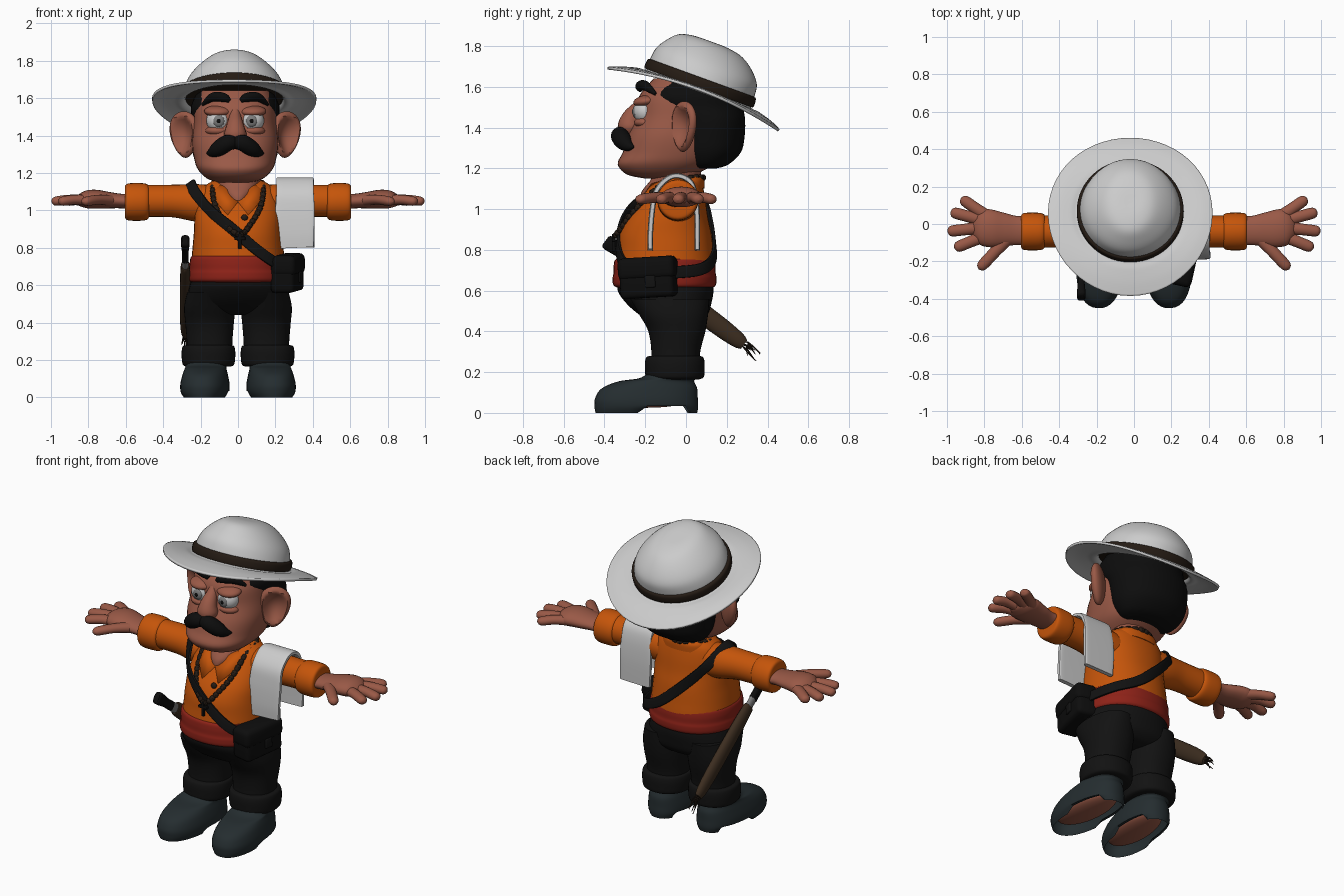
import bpy, bmesh, math, random
from mathutils import Vector, Matrix

if "Cube" in bpy.data.objects:
    bpy.data.objects.remove(bpy.data.objects["Cube"])

random.seed(4)
HX = -0.015  # the head sits slightly off centre


def mat(name, *rgb):
    m = bpy.data.materials.new(name)
    m.diffuse_color = (*rgb, 1)
    m.use_nodes = True
    m.node_tree.nodes["Principled BSDF"].inputs["Base Color"].default_value = m.diffuse_color
    return m


SKIN = mat("skin", .32, .1, .062)
ORANGE = mat("orange_cloth", .56, .09, .003)
RED = mat("red_cloth", .27, .016, .009)
BLACK = mat("black", .004, .004, .004)
CLOTH = mat("black_cloth", .006, .006, .006)
BOOT = mat("boot_leather", .018, .026, .029)
BROWN = mat("brown_leather", .045, .026, .014)
DARK = mat("dark_brown", .018, .011, .007)
STEEL = mat("steel", .2, .2, .2)


def build(name, verts, faces, m=None, xf=None, solid=0):
    me = bpy.data.meshes.new(name)
    me.from_pydata([tuple(v) for v in verts], [], faces)
    if xf:
        me.transform(xf)
    bm = bmesh.new()
    bm.from_mesh(me)
    bmesh.ops.recalc_face_normals(bm, faces=bm.faces)
    bm.to_mesh(me)
    bm.free()
    if m:
        me.materials.append(m)
    o = bpy.data.objects.new(name, me)
    bpy.context.collection.objects.link(o)
    if solid:
        o.modifiers.new("thickness", 'SOLIDIFY').thickness = solid
    return o


def twin(o, cx=0):
    """Mirrored copy for the other side of the body."""
    c = o.copy()
    c.data = o.data.copy()
    c.name = o.name.replace("left", "right")
    c.data.transform(Matrix.Translation((2 * cx, 0, 0)) @ Matrix.Scale(-1, 4, (1, 0, 0)))
    c.data.flip_normals()
    bpy.context.collection.objects.link(c)


def smooth(pts, n=6, closed=False):
    """Catmull-Rom resampling of tuples of any length."""
    P, k, out = [Vector(p) for p in pts], len(pts), []
    at = (lambda i: P[i % k]) if closed else (lambda i: P[max(0, min(k - 1, i))])
    for i in range(k if closed else k - 1):
        a, b, c, d = at(i - 1), at(i), at(i + 1), at(i + 2)
        for j in range(n):
            t = j / n
            out.append((b * 2 + (c - a) * t + (a * 2 - b * 5 + c * 4 - d) * t * t
                        + (b * 3 - a - c * 3 + d) * t ** 3) * .5)
    return out if closed else out + [P[-1]]


def ellipse(sides, p):
    f = lambda v: math.copysign(abs(v) ** (2 / p), v)
    return [(f(math.cos(2 * math.pi * i / sides)), f(math.sin(2 * math.pi * i / sides)))
            for i in range(sides)]


def skin_rings(rings, s, closed=False, bottom=True):
    k = len(rings)
    faces = [(r * s + i, r * s + (i + 1) % s, (r + 1) % k * s + (i + 1) % s, (r + 1) % k * s + i)
             for r in range(k if closed else k - 1) for i in range(s)]
    if not closed:
        faces.append(tuple(range((k - 1) * s, k * s)))
        if bottom:
            faces.append(tuple(range(s)))
    return [v for r in rings for v in r], faces


def loft(name, rows, m=None, x=0, p=2.2, n=5, sides=40, shape=None, xf=None, bottom=True, solid=0):
    """Stack of rings (z, centre y, x radius, y radius)."""
    rings = [[Vector((x + c * rx, cy + d * ry, z)) for c, d in ellipse(sides, p)]
             for z, cy, rx, ry in smooth(rows, n)]
    if shape:
        rings = [[shape(v) for v in r] for r in rings]
    return build(name, *skin_rings(rings, sides, bottom=bottom), m, xf, solid)


def sweep(name, pts, m=None, flat=1, ref=None, closed=False, n=6, sides=16, p=2, bead=0):
    """Tube through (x, y, z, radius); flattened along the ref direction."""
    S, rings = smooth(pts, n, closed), []
    k = len(S)
    for i, q in enumerate(S):
        a, b = (S[i - 1], S[(i + 1) % k]) if closed else (S[max(0, i - 1)], S[min(k - 1, i + 1)])
        t, o = (b.xyz - a.xyz).normalized(), q.xyz
        up = Vector(ref(o)) if ref else Vector((0, 0, 1))
        u = (up - t * up.dot(t)).normalized()
        w, r = t.cross(u), q[3] * (1 - bead * (i % 4 == 0))
        rings.append([o + u * (c * r * flat) + w * (d * r) for c, d in ellipse(sides, p)])
    return build(name, *skin_rings(rings, sides, closed), m)


def ball(name, loc, size, m=None, rot=(0, 0, 0), shape=None):
    bm = bmesh.new()
    bmesh.ops.create_uvsphere(bm, u_segments=28, v_segments=18, radius=1)
    vs = [shape(v.co.copy()) if shape else v.co.copy() for v in bm.verts]
    fs = [[v.index for v in f.verts] for f in bm.faces]
    bm.free()
    R = Matrix.LocRotScale(Vector(loc), Matrix.Rotation(rot[2], 3, 'Z') @ Matrix.Rotation(rot[0], 3, 'X'),
                           Vector(size))
    return build(name, vs, fs, m, R)


def box(name, loc, size, m, rz=0, rx=0, bevel=.01):
    bm = bmesh.new()
    bmesh.ops.create_cube(bm, size=1, matrix=Matrix.Diagonal((*size, 1)))
    bmesh.ops.bevel(bm, geom=bm.edges[:], offset=bevel, segments=3, affect='EDGES', profile=.5)
    bm.verts.index_update()
    vs, fs = [v.co.copy() for v in bm.verts], [[v.index for v in f.verts] for f in bm.faces]
    bm.free()
    return build(name, vs, fs, m, Matrix.Translation(loc) @ Matrix.Rotation(rz, 4, 'Z') @ Matrix.Rotation(rx, 4, 'X'))


# Head, neck and hair
loft("head", [(1.15, -.09, .09, .11), (1.17, -.12, .15, .17), (1.22, -.1, .2, .235), (1.28, -.07, .22, .24),
              (1.36, -.05, .23, .235), (1.45, -.03, .222, .215), (1.55, 0, .215, .232), (1.64, .03, .19, .19)],
     SKIN, HX, 2.3)
loft("neck", [(1.0, -.1, .01, .12), (1.08, -.08, .08, .14), (1.15, -.05, .12, .12), (1.22, -.04, .13, .12)], SKIN)
loft("hair", [(1.2, .09, .13, .06), (1.22, .1, .18, .11), (1.28, .11, .22, .16), (1.36, .11, .235, .178),
              (1.44, .1, .24, .19), (1.5, .05, .235, .23), (1.56, .03, .235, .245), (1.64, .05, .2, .2)], BLACK, HX, 2.1)


# Ears, eyes, brows, nose and moustache
def cup(v):
    if v.x > 0:
        v.x -= 1.5 * max(0, 1 - (v.y ** 2 + v.z ** 2) / .65)
    v.y *= 1 + .25 * v.z  # narrower at the lobe
    return v


HEAD_PAIRS = [
    ball("left_ear", (HX + .272, -.01, 1.405), (.04, .088, .125), SKIN, (-.1, 0, -.95), cup),
    ball("left_eye", (HX + .09, -.198, 1.48), (.064, .06, .064)),
    ball("left_iris", (HX + .088, -.248, 1.478), (.03, .015, .032), STEEL),
    ball("left_pupil", (HX + .088, -.257, 1.478), (.013, .009, .014), BLACK),
    ball("left_upper_eyelid", (HX + .092, -.195, 1.53), (.074, .064, .03), SKIN, (.15, 0, 0)),
    ball("left_eye_bag", (HX + .092, -.197, 1.425), (.068, .058, .03), SKIN),
    sweep("left_eyebrow", [(HX + .03, -.225, 1.585, .012), (HX + .06, -.225, 1.603, .024), (HX + .12, -.2, 1.605, .024),
                           (HX + .175, -.15, 1.565, .008)], BLACK),
    sweep("left_moustache", [(HX - .01, -.315, 1.36, .03), (HX + .04, -.325, 1.36, .044), (HX + .09, -.305, 1.33, .042),
                             (HX + .125, -.28, 1.31, .026), (HX + .15, -.255, 1.305, .005)], BLACK)]
for o in HEAD_PAIRS:
    twin(o, HX)
sweep("nose", [(HX, -.19, 1.56, .025), (HX, -.225, 1.51, .03), (HX, -.265, 1.45, .048), (HX, -.275, 1.4, .06),
               (HX, -.27, 1.35, .03)], SKIN, ref=lambda p: (0, -1, 0))


# Hat, tilted backwards, with a softly pinched crown
TILT = Matrix.Translation((HX - .005, .06, 1.59)) @ Matrix.Rotation(math.radians(-20), 4, 'X')


def curl(v):
    r = math.hypot(v.x, v.y)
    if r > .285:
        v.z += .055 * (r - .285) / .155 * (v.x / r) ** 2
    return v


loft("hat", [(-.05, -.005, .44, .45), (-.025, 0, .385, .39), (-.005, 0, .32, .32), (.005, 0, .275, .272),
             (.06, 0, .268, .272), (.12, 0, .243, .262), (.175, -.005, .195, .222), (.22, -.015, .135, .165),
             (.238, -.02, .08, .09), (.24, -.02, .01, .01)], None, p=2, sides=56, shape=curl, xf=TILT,
     bottom=False, solid=.014)
loft("hat_band", [(.005, 0, .283, .283), (.02, 0, .286, .286), (.05, 0, .283, .283), (.058, 0, .265, .27)],
     DARK, p=2, n=3, sides=56, xf=TILT)

# Shirt body, collar, sleeves
loft("shirt", [(.62, -.1, .24, .23), (.7, -.1, .25, .245), (.8, -.1, .243, .235), (.88, -.1, .236, .225),
               (.96, -.09, .232, .198), (1.05, -.06, .22, .155), (1.12, -.04, .19, .12), (1.16, -.03, .13, .095)], ORANGE)
loft("collar_stand", [(1.1, -.01, .15, .1), (1.14, 0, .14, .09), (1.16, 0, .12, .08)], ORANGE)
twin(build("left_collar_flap", [(.13, -.06, 1.16), (.07, -.17, 1.125), (.0, -.225, 1.05), (.055, -.275, .975),
                                (.11, -.225, 1.04), (.16, -.12, 1.11)],
           [(0, 1, 5), (1, 4, 5), (1, 2, 4), (2, 3, 4)], ORANGE, solid=.014))
ball("shirt_button", (.035, -.285, .96), (.018, .014, .018), DARK)
twin(sweep("left_sleeve", [(.1, -.04, 1.03, .1), (.22, -.04, 1.04, .1), (.35, -.04, 1.05, .087), (.52, -.04, 1.05, .085)],
           ORANGE, sides=28))
twin(sweep("left_sleeve_cuff", [(.475, -.04, 1.045, .075), (.482, -.04, 1.045, .092), (.51, -.04, 1.045, .1),
                                (.575, -.04, 1.045, .1), (.6, -.04, 1.045, .092), (.605, -.04, 1.045, .07)],
           ORANGE, sides=32, n=4))

# Hands with spread fingers
twin(sweep("left_hand", [(.55, -.035, 1.045, .08), (.63, -.035, 1.05, .078), (.7, -.03, 1.055, .09), (.76, -.025, 1.06, .1),
                         (.81, -.015, 1.058, .095), (.85, -.01, 1.052, .06), (.865, -.008, 1.05, .02)], SKIN, .5, sides=24))
FINGERS = [((.77, .03), (.925, .138)), ((.81, .02), (.98, .065)), ((.82, -.02), (.997, -.04)),
           ((.79, -.06), (.96, -.13)), ((.67, -.07), (.83, -.242))]
for i, (a, b) in enumerate(FINGERS):
    pos = lambda t, z, r: (a[0] + (b[0] - a[0]) * t, a[1] + (b[1] - a[1]) * t, z, r)
    twin(sweep(f"left_finger_{i + 1}", [pos(0, 1.052, .036), pos(.45, 1.057, .031), pos(.82, 1.05, .03),
                                        pos(.95, 1.046, .022), pos(1, 1.044, .003)], SKIN, .85))

# Sash and trousers
loft("sash", [(.61, -.1, .235, .22), (.625, -.105, .26, .25), (.66, -.105, .262, .255), (.685, -.105, .258, .251),
              (.72, -.105, .258, .25), (.75, -.105, .252, .244), (.76, -.1, .235, .225)], RED)
loft("trouser_seat", [(.66, -.1, .24, .23), (.6, -.1, .258, .235), (.54, -.085, .268, .21), (.49, -.065, .262, .175),
                      (.455, -.055, .22, .13), (.44, -.05, .16, .08)], CLOTH)
twin(loft("left_trouser_leg", [(.56, -.08, .12, .195), (.48, -.06, .136, .168), (.4, -.045, .13, .14), (.3, -.05, .122, .12),
                               (.2, -.055, .12, .12)], CLOTH, .152))
twin(loft("left_trouser_cuff", [(.165, -.055, .12, .12), (.175, -.055, .137, .142), (.21, -.055, .143, .146),
                                (.25, -.055, .143, .146), (.275, -.055, .135, .137), (.28, -.055, .11, .11)], CLOTH, .158, n=4))


# Boots with an arched, open sole and the foot inside
def arch(v):
    if -.2 < v.y < 0:
        v.z = max(v.z, .035)
    return v


for_boot = Matrix.Translation((.163, 0, 0)) @ Matrix.Rotation(.07, 4, 'Z')
twin(loft("left_boot", [(0, -.195, .112, .25), (.03, -.195, .128, .255), (.07, -.195, .13, .253), (.12, -.18, .12, .235),
                        (.155, -.145, .11, .185), (.17, -.09, .11, .14), (.2, -.06, .11, .12)], BOOT, p=2.3,
          shape=arch, xf=for_boot, bottom=False))
twin(ball("left_foot", (.175, -.2, .065), (.1, .22, .04), SKIN, (0, 0, .07)))

# Towel over the shoulder
sweep("towel", [(.305, -.175, .8, .1), (.302, -.175, .88, .105), (.305, -.165, 1.0, .105), (.305, -.145, 1.09, .1),
                (.305, -.09, 1.15, .1), (.305, -.035, 1.163, .1), (.305, .02, 1.135, .1), (.305, .045, 1.07, .1),
                (.305, .055, .95, .105), (.308, .055, .8, .1)],
      None, .13, lambda p: (0, p.y + .05, max(0, p.z - 1.02)), p=7, sides=32)

# Shoulder strap and pouch
around = lambda p: (p.x, p.y + .08, max(0, p.z - 1.02) * 3)
sweep("shoulder_strap", [(x, y, z, .03) for x, y, z in [
    (-.255, -.04, 1.145), (-.225, -.15, 1.09), (-.15, -.265, 1.0), (-.03, -.325, .9), (.1, -.33, .79), (.2, -.29, .72),
    (.265, -.17, .69), (.275, -.05, .69), (.22, .085, .71), (.08, .14, .78), (-.08, .12, .92), (-.2, .07, 1.05)]],
      CLOTH, .3, around, True, p=4)
box("pouch", (.262, -.185, .66), (.13, .27, .19), BLACK, -.22, .06, .025)
box("pouch_flap", (.267, -.188, .71), (.135, .285, .11), BLACK, -.22, .06, .03)
box("pouch_clasp", (.33, -.175, .645), (.02, .05, .06), CLOTH, -.22, .06, .006)

# Rope necklace and pendant cross
half = [(.12, .01, 1.15), (.135, -.12, 1.115), (.12, -.225, 1.02), (.07, -.3, .93)]
loop = [(0, .085, 1.155)] + half + [(.01, -.345, .87)] + [(-x, y, z) for x, y, z in reversed(half)]
sweep("necklace", [(*p, .016) for p in loop], DARK, closed=True, n=16, sides=8, bead=.35, ref=around)
box("pendant_upright", (.01, -.355, .835), (.018, .018, .085), BLACK, bevel=.004)
box("pendant_arm", (.01, -.355, .85), (.06, .018, .018), BLACK, bevel=.004)

# Sheathed blade on the right hip with handle, guard and tip fringe
side = lambda p: (1, 0, 0)
start, end = Vector((-.282, -.395, .845)), Vector((-.282, .285, .335))
along = lambda *tr: [(*start.lerp(end, t), r) for t, r in tr]
sweep("sheath", along((.27, .035), (.3, .042), (.5, .048), (.8, .048), (.95, .04), (1, .026)), BROWN, .6, side)
sweep("blade_guard", along((.2, .028), (.28, .03)), STEEL, .6, side)
sweep("blade_handle", along((0, .025), (.015, .036), (.06, .034), (.12, .028), (.21, .028)), BLACK, .65, side, p=3)
for i in range(10):
    a = end + Vector((random.uniform(-.01, .01), random.uniform(-.02, .02), random.uniform(-.02, .02)))
    b = a + Vector((random.uniform(-.02, .02), random.uniform(.03, .07), random.uniform(-.07, -.02)))
    mid = a.lerp(b, .5) + Vector((0, random.uniform(-.01, .01), .008))
    sweep(f"fringe_{i + 1}", [(*a, .004), (*mid, .004), (*b, .002)], DARK, ref=side, n=3, sides=6)

# Smooth shading with kept creases
for o in bpy.context.collection.objects:
    o.select_set(True)
    bpy.context.view_layer.objects.active = o
bpy.ops.object.shade_smooth_by_angle(angle=math.radians(40))
